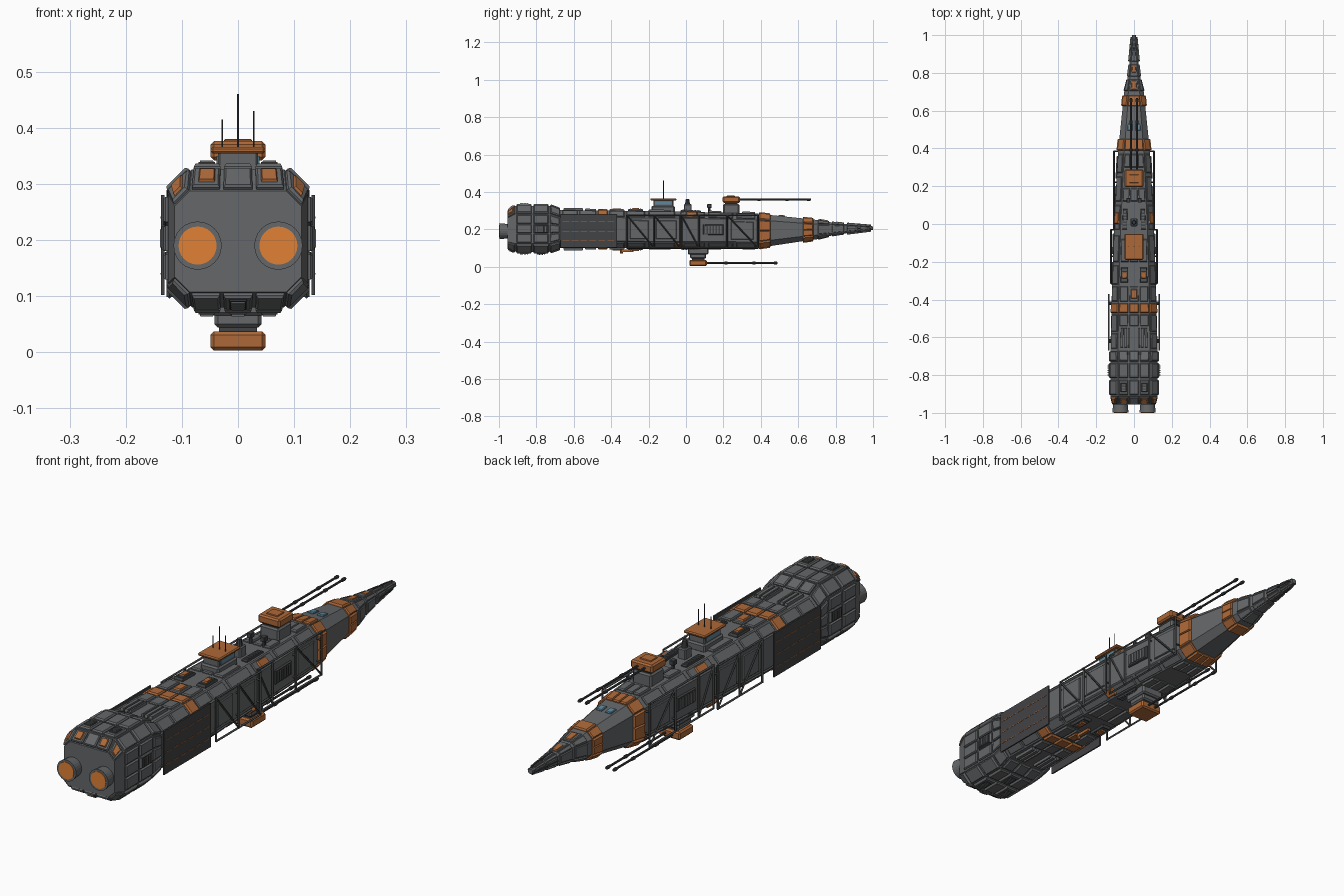
import bpy, bmesh
from math import pi
from mathutils import Vector, Matrix

if "Cube" in bpy.data.objects:
    bpy.data.objects.remove(bpy.data.objects["Cube"])

def material(name, rgb):
    m = bpy.data.materials.new(name)
    m.diffuse_color = (*rgb, 1)
    m.use_nodes = True
    m.node_tree.nodes["Principled BSDF"].inputs["Base Color"].default_value = m.diffuse_color
    return m

GREY = material("hull_grey", (.13, .135, .14))
DARK = material("dark_grey", (.055, .057, .06))
ORANGE = material("orange", (.42, .14, .04))
GLOW = material("engine_glow", (.75, .22, .035))
BLUE = material("window_blue", (.11, .25, .34))
parts = {}

def part(name, mat):
    return parts.setdefault(name, (bmesh.new(), mat))[0]

# hull stations: y, half width, bottom, top, chamfer
ST = [(-.955, .113, .107, .2875, .027), (-.91, .125, .08, .326, .043), (-.73, .125, .08, .326, .043),
      (-.67, .125, .1, .303, .04), (-.35, .117, .1, .299, .037), (0, .105, .1, .294, .035),
      (.38, .085, .1, .284, .033), (.62, .06, .136, .259, .026), (.7, .052, .147, .25, .022),
      (.77, .034, .165, .238, .012), (.85, .024, .178, .229, .009), (1, .01, .197, .216, .005)]

def ring(y):
    for a, b in zip(ST, ST[1:]):
        if y <= b[0]:
            break
    t = (y - a[0]) / (b[0] - a[0])
    w, lo, hi, c = [p + (q - p) * t for p, q in zip(a[1:], b[1:])]
    pts = [(w, lo + c), (w, hi - c), (w - c, hi), (c - w, hi), (-w, hi - c), (-w, lo + c), (c - w, lo), (w - c, lo)]
    return [Vector((x, y, z)) for x, z in pts]

def prism(bm, low, high):
    n = len(low)
    a, b = [bm.verts.new(p) for p in low], [bm.verts.new(p) for p in high]
    bm.faces.new(a)
    bm.faces.new(b)
    for i in range(n):
        bm.faces.new((a[i], a[(i + 1) % n], b[(i + 1) % n], b[i]))

# raised plate following one side of the hull (0 flank, 1 upper chamfer, 2 roof, 6 belly, 7 lower chamfer)
def plate(name, mat, side, y0, y1, u0, u1, h=.008, inset=.004):
    def at(y, u):
        r = ring(y)
        return r[side].lerp(r[(side + 1) % 8], u)
    base = [at(y0, u0), at(y0, u1), at(y1, u1), at(y1, u0)]
    mid = sum(base, Vector()) / 4
    n = (base[2] - base[0]).cross(base[3] - base[1]).normalized()
    if n.dot(mid - Vector((0, mid.y, .2))) < 0:
        n = -n
    lo = [p - n * .003 for p in base]
    edge = [p + n * h * .5 for p in base]
    top = [p + n * h + (mid - p).normalized() * inset for p in base]
    centred = side in (2, 6) and abs(u0 + u1 - 1) < 1e-4
    for s in (1,) if centred else (1, -1):
        f = lambda ps: [Vector((p.x * s, p.y, p.z)) for p in ps]
        bm = part(name, mat)
        prism(bm, f(lo), f(edge))
        prism(bm, f(edge), f(top))

def vent(side, y0, y1, u0, u1, n=4, h=.007):
    plate("vent_beds", DARK, side, y0, y1, u0, u1, h)
    d = (y1 - y0) / (n + 1)
    for i in range(n):
        y = y0 + d * (i + .75)
        plate("vent_slats", GREY, side, y, y + d * .5, u0 + (u1 - u0) * .12, u1 - (u1 - u0) * .12, h + .003, .001)

def box(name, mat, x0, x1, y0, y1, z0, z1, bev=0):
    bm = part(name, mat)
    m = Matrix.Translation(((x0 + x1) / 2, (y0 + y1) / 2, (z0 + z1) / 2)) @ Matrix.Diagonal((x1 - x0, y1 - y0, z1 - z0, 1))
    vs = bmesh.ops.create_cube(bm, size=1, matrix=m)['verts']
    if bev:
        es = list({e for v in vs for e in v.link_edges})
        bmesh.ops.bevel(bm, geom=es, offset=bev, segments=1, affect='EDGES')

def rod(name, mat, p, q, r, sides=8, r2=None):
    p, q = Vector(p), Vector(q)
    d = q - p
    m = Matrix.Translation((p + q) / 2) @ d.to_track_quat('Z', 'Y').to_matrix().to_4x4()
    bmesh.ops.create_cone(part(name, mat), cap_ends=True, segments=sides, radius1=r,
                          radius2=r if r2 is None else r2, depth=d.length, matrix=m)

# main hull loft
bm = part("hull", GREY)
rows = [[bm.verts.new(p) for p in ring(s[0])] for s in ST]
for a, b in zip(rows, rows[1:]):
    for i in range(8):
        bm.faces.new((a[i], a[(i + 1) % 8], b[(i + 1) % 8], b[i]))
bm.faces.new(rows[0])
bm.faces.new(rows[-1])

# stern armour blocks
THIRDS = [(.02, .31), (.35, .65), (.69, .98)]
for y0, y1 in [(-.906, -.825), (-.815, -.735), (-.727, -.675)]:
    for s in (1, 7):
        plate("stern_armour", GREY, s, y0, y1, .06, .94, .011, .006)
    for s in (2, 6):
        for u in THIRDS[:2]:
            plate("stern_armour", GREY, s, y0, y1, *u, .01, .006)
    for u in [(.04, .32), (.36, .64), (.68, .96)]:
        plate("stern_armour", GREY, 0, y0, y1, *u, .008, .005)
for s in (0, 1, 2, 6, 7):
    for u in ([(.05, .95)] if s in (1, 7) else THIRDS):
        if s != 0:
            plate("stern_rim", GREY, s, -.952, -.913, *u, .009, .005)
vent(6, -.948, -.917, .4, .6, 4, .012)
plate("stern_lamps", ORANGE, 2, -.945, -.918, .08, .26, .014)
plate("stern_lamps", ORANGE, 1, -.947, -.917, .25, .75, .014)
vent(2, -.89, -.84, .06, .26, 5, .013)
vent(0, -.81, -.74, .36, .64, 5, .011)
vent(6, -.89, -.84, .06, .26, 5, .013)
vent(6, -.8, -.75, .4, .6, 5, .013)

# twin engines
for x in (-.072, .072):
    rod("engine_nozzles", GREY, (x, -.95, .19), (x, -.998, .19), .038, 24, .043)
    rod("engine_glow", GLOW, (x, -.97, .19), (x, -1, .19), .034, 24)

# orange hull bands
for y0, y1, sides in [(-.47, -.42, (1, 2, 6, 7)), (.39, .45, (0, 1, 2, 6, 7)), (.625, .68, (0, 1, 2, 6, 7))]:
    for s in sides:
        us = THIRDS[:2] if s in (2, 6) and y0 < .5 else [(.02, .98)] if s != 0 else [(.02, .49), (.51, .98)]
        for u in us:
            plate("orange_bands", ORANGE, s, y0, y1, *u, .009, .004)

# roof, chamfer and belly plating along the midships
for y0, y1 in [(-.66, -.58), (-.57, -.48), (-.41, -.33), (-.32, -.22), (-.2, -.06), (-.03, .1), (.12, .25), (.27, .37)]:
    for s in (1, 7):
        plate("chamfer_plates", GREY, s, y0, y1, .12, .88, .006)
for s in (2, 6):
    for u in [(.08, .16), (.2, .28), (.32, .36)]:
        plate("roof_ribs", GREY, s, -.655, -.55, *u, .012, .003)
    for y0, y1 in [(-.54, -.48), (-.41, -.33), (-.2, -.08), (.12, .19), (.3, .37)]:
        plate("deck_plates", GREY, s, y0, y1, .04, .3, .009)
        plate("deck_plates", GREY, s, y0, y1, .36, .64, .007)
    vent(s, -.31, -.23, .05, .3, 5, .011)
    plate("orange_hatches", ORANGE, s, -.29, -.25, .1, .25, .017)
    plate("orange_hatches", ORANGE, s, -.395, -.345, .4, .6, .013)
    vent(s, -.03, .08, .06, .24, 6, .008)
plate("orange_hatches", ORANGE, 1, .0, .06, .2, .8, .012)
plate("orange_hatches", ORANGE, 7, -.06, -.01, .2, .8, .012)
vent(0, .09, .2, .3, .75, 6, .008)
plate("flank_plates", GREY, 0, -.3, -.2, .1, .9, .006)
plate("flank_plates", GREY, 0, -.16, -.05, .1, .9, .006)
plate("flank_plates", GREY, 0, .24, .36, .1, .9, .006)
rod("belly_probe", ORANGE, (0, -.345, .1), (0, -.345, .07), .007)
box("belly_probe", ORANGE, -.006, .006, -.345, -.28, .08, .092)

# nose details
plate("nose_windows", BLUE, 2, .495, .53, .1, .4, .006)
plate("nose_hatches", ORANGE, 2, .71, .76, .25, .75, .008)
plate("nose_hatches", ORANGE, 2, .8, .845, .2, .8, .007)
for s in (0, 1, 2, 6, 7):
    for y0, y1 in [(.705, .765), (.78, .845), (.86, .92), (.93, .98)]:
        plate("nose_armour", GREY, s, y0, y1, .08, .92, .005, .003)
for s in (0, 2, 6):
    plate("nose_ribs", DARK, s, .86, .99, .4, .6, .008, .002)

# flank radiators and truss frames
for s in (-1, 1):
    x = .134 * s
    box("radiator_panels", DARK, x - .003, x + .003, -.67, -.37, .102, .28)
    for z in (.14, .19, .24):
        for i in range(6):
            y = -.66 + i * .048
            box("radiator_stripes", ORANGE, x - .0042, x + .0042, y, y + .036, z - .0015, z + .0015)
    for y in (-.62, -.42):
        rod("radiator_mounts", DARK, (.11 * s, y, .2), (x, y, .2), .01)
    for xt, stations in [(.122, (-.315, -.17, -.03)), (.106, (-.025, .07, .22, .385))]:
        xt *= s
        for z in (.1, .275):
            rod("truss_frames", DARK, (xt, stations[0], z), (xt, stations[-1], z), .005, 4)
        for y in stations:
            rod("truss_frames", DARK, (xt, y, .098), (xt, y, .277), .005, 4)
            for z in (.15, .24):
                rod("truss_mounts", DARK, (.08 * s, y, z), (xt, y, z), .004, 4)
        for i, (a, b) in enumerate(zip(stations, stations[1:])):
            if b - a != .15:
                rod("truss_frames", DARK, (xt, a, .275), (xt, b, .1), .004, 4)

# command bridge with masts
box("bridge_base", GREY, -.042, .042, -.185, -.06, .29, .325, .006)
box("bridge_cabin", GREY, -.036, .036, -.175, -.068, .32, .358, .004)
box("bridge_windows", BLUE, -.038, .038, -.165, -.078, .333, .35)
box("bridge_roof", ORANGE, -.049, .049, -.19, -.052, .354, .366, .004)
for x, y, z in [(-.028, -.12, .415), (0, -.12, .46), (.028, -.12, .43)]:
    rod("masts", DARK, (x, y, .36), (x, y, z), .0018, 6)

# gun turrets, above and below
def turret(y, z_head, z_foot, length):
    lo, hi = sorted((z_foot, z_head))
    box("turret_bases", GREY, -.042, .042, y - .043, y + .043, lo, hi, .006)
    d = 1 if z_head > z_foot else -1
    a, b = sorted((z_head + d * .007, z_head + d * .041))
    box("turret_necks", DARK, -.034, .034, y - .034, y + .034, *sorted((z_head - d * .003, z_head + d * .012)))
    box("turret_heads", ORANGE, -.049, .049, y - .046, y + .046, a, b, .006)
    if d > 0:
        box("turret_hatches", ORANGE, -.025, .025, y - .025, y + .02, b - .002, b + .004, .002)
    zc = (a + b) / 2
    for x in (-.016, .016):
        rod("gun_barrels", DARK, (x, y + .04, zc), (x, y + length, zc), .0045)
        for t in (.35, .7, .97):
            rod("barrel_collars", DARK, (x, y + length * t - .008, zc), (x, y + length * t + .008, zc), .0068)
turret(.242, .335, .27, .425)
turret(.065, .044, .11, .425)
box("lower_turret_collar", GREY, -.05, .05, .01, .12, .065, .105, .006)

# small roof sensors
box("sensor_block", GREY, -.018, .018, -.012, .03, .285, .335, .004)
rod("sensor_dome", DARK, (0, .008, .33), (0, .008, .362), .014, 10, .009)
for x in (-.03, .03):
    rod("sensor_posts", DARK, (x, .125, .285), (x, .125, .33), .007)
    box("sensor_posts", GREY, x - .01, x + .01, .113, .137, .315, .335, .002)

# write out the parts
for name, (bm, mat) in parts.items():
    bmesh.ops.recalc_face_normals(bm, faces=bm.faces)
    me = bpy.data.meshes.new(name)
    bm.to_mesh(me)
    bm.free()
    me.materials.append(mat)
    bpy.context.collection.objects.link(bpy.data.objects.new(name, me))
